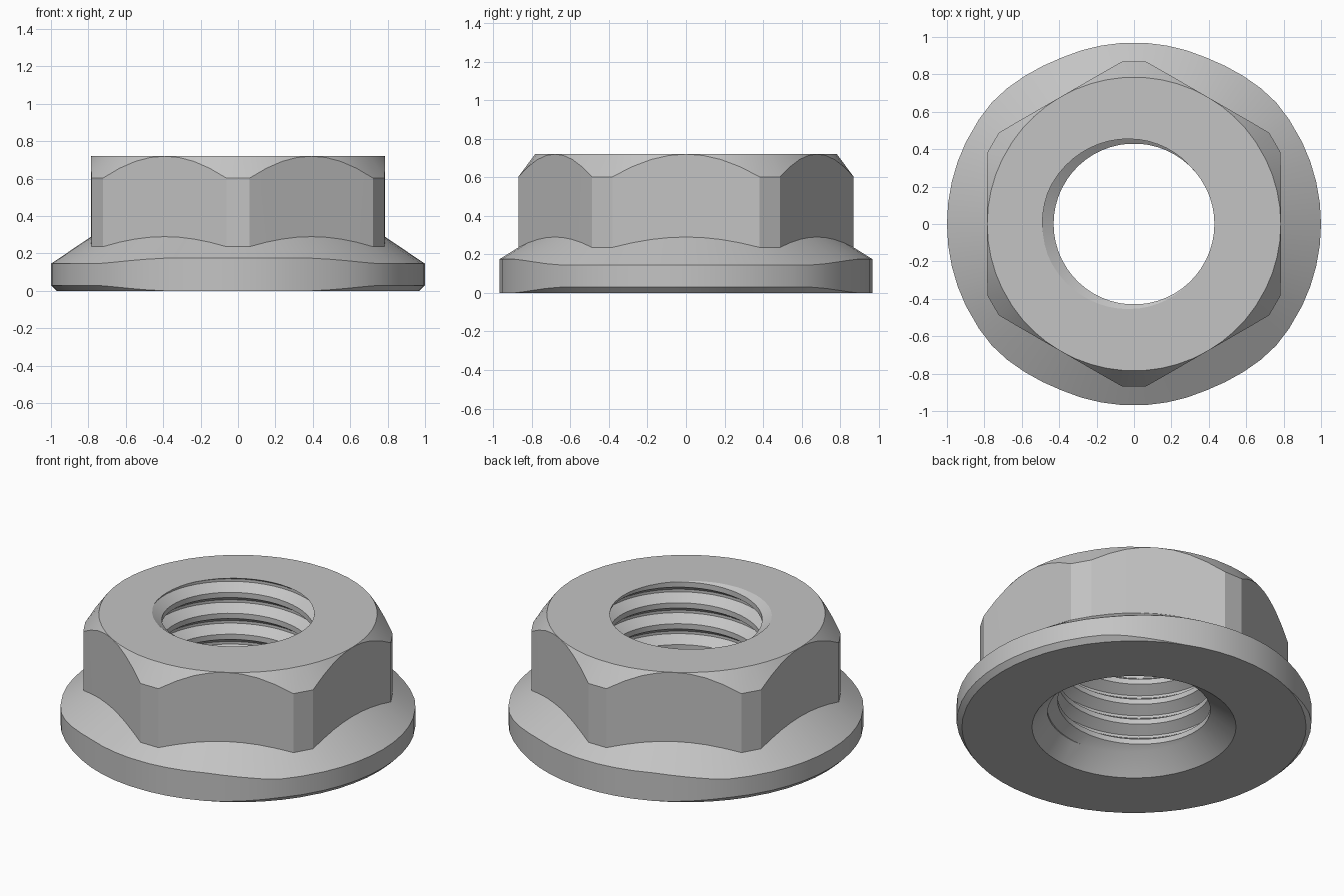
import bpy
import bmesh
from math import cos, sin, pi, radians, floor

cube = bpy.data.objects.get("Cube")
if cube:
    bpy.data.objects.remove(cube, do_unlink=True)

HEIGHT = 0.72
FLAT = 0.785          # hexagon centre to flat
CORNER = 0.87         # hexagon centre to trimmed corner
PITCH = 0.13
BORE, GROOVE = 0.43, 0.06
SINK_TOP, SINK_RADIUS = 0.11, 0.575
BASE = 0.97

steel = bpy.data.materials.new("steel_grey")
steel.use_nodes = True
colour = (0.55, 0.55, 0.55, 1)
steel.diffuse_color = colour
steel.node_tree.nodes["Principled BSDF"].inputs["Base Color"].default_value = colour


def clamp(v, low=0.0, high=1.0):
    return max(low, min(high, v))


def hex_radius(a):
    """Hexagon with trimmed corners, flats facing +x and -x."""
    sector = pi / 3
    off = a - sector * floor(a / sector + 0.5)
    return min(FLAT / cos(off), CORNER / cos(sector / 2 - abs(off)))


def thread_point(a, phase):
    """Point on the helical thread, cut off at the top face and countersink."""
    turn = (a - pi) / (2 * pi)
    z = clamp(HEIGHT - PITCH * (phase - turn), SINK_TOP, HEIGHT)
    p = (HEIGHT - z) / PITCH + turn
    d = abs(p - floor(p + 0.5))
    return BORE + GROOVE * clamp((0.375 - d) / 0.3125), z


def section(a):
    """Closed (radius, z) cross-section at one angle."""
    # Threaded bore, from the top down
    pts = [thread_point(a, k + p) for k in range(-2, 8)
           for p in (-0.375, -0.0625, 0.0625, 0.375)]
    # Countersink and flange, slightly trimmed towards front and back
    rim = 1 - 0.03 * clamp((abs(sin(a)) - 0.68) / 0.23)
    pts += [(SINK_RADIUS, 0), (BASE, 0), (rim, rim - BASE),
            (rim, 0.145 + 1 - rim)]
    # Hexagon sides between the sloping flange and the top chamfer
    h = hex_radius(a)
    pts += [(h, 0.29 - 0.62 * (h - FLAT)),
            (h, HEIGHT - 1.35 * (h - FLAT)), (FLAT, HEIGHT)]
    return pts


# Columns line up with the hexagon's trimmed corners
angles = [radians(60 * s - 26 + 6.5 * i) for s in range(6) for i in range(9)]
angles.append(angles[0] + 2 * pi)

bm = bmesh.new()
columns = [[bm.verts.new((r * cos(a), r * sin(a), z)) for r, z in section(a)]
           for a in angles]
for left, right in zip(columns, columns[1:]):
    for i in range(len(left)):
        j = (i + 1) % len(left)
        bm.faces.new((left[i], left[j], right[j], right[i]))
bmesh.ops.remove_doubles(bm, verts=bm.verts[:], dist=0.0002)
bmesh.ops.dissolve_degenerate(bm, edges=bm.edges[:], dist=0.0002)
bmesh.ops.recalc_face_normals(bm, faces=bm.faces[:])

mesh = bpy.data.meshes.new("flange_nut")
bm.to_mesh(mesh)
bm.free()
mesh.materials.append(steel)
nut = bpy.data.objects.new("flange_nut", mesh)
bpy.context.collection.objects.link(nut)

bpy.ops.object.select_all(action="DESELECT")
nut.select_set(True)
bpy.context.view_layer.objects.active = nut
bpy.ops.object.shade_smooth_by_angle(angle=radians(28))
